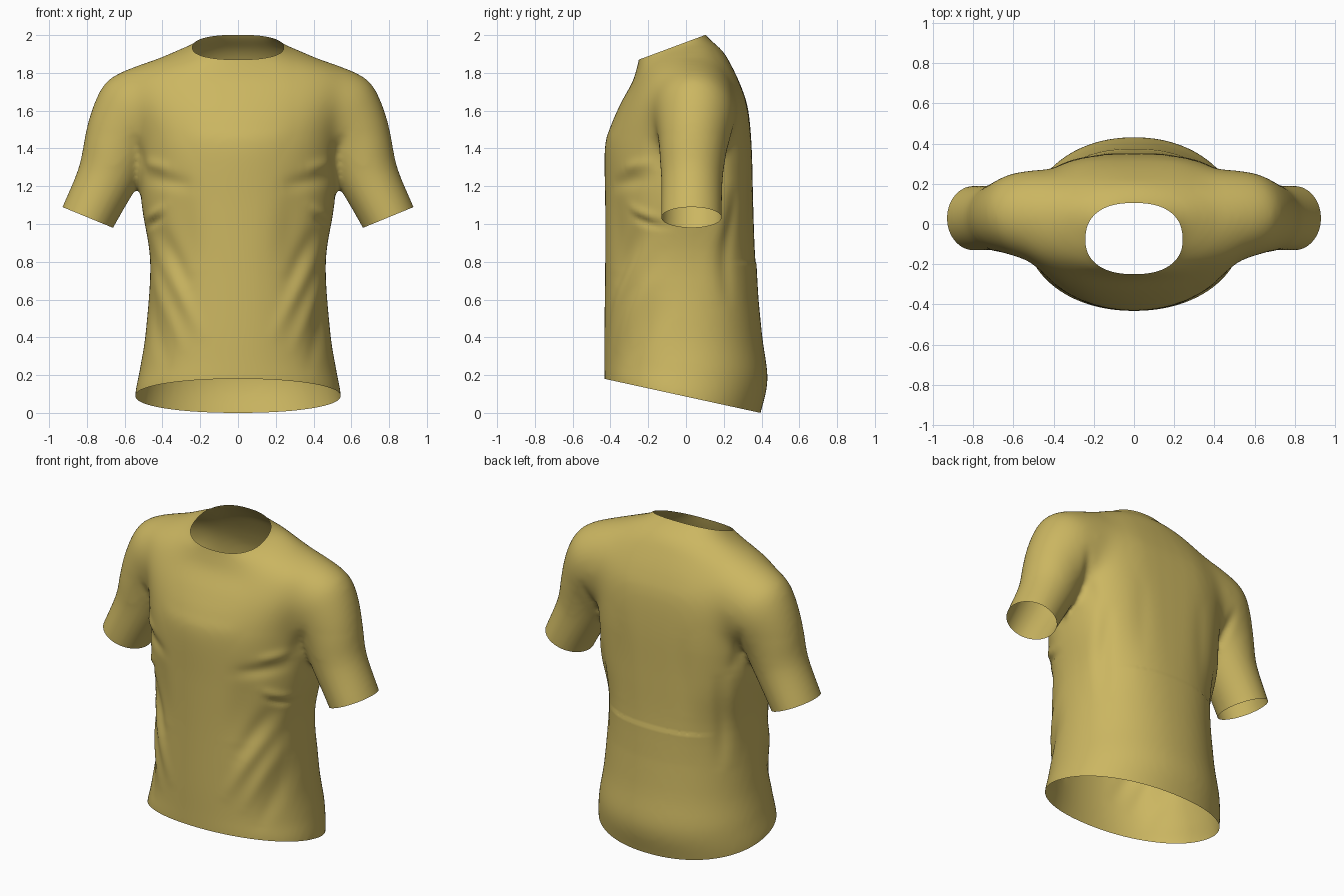
import bpy, bmesh, math
from mathutils import Vector

if "Cube" in bpy.data.objects:
    bpy.data.objects.remove(bpy.data.objects["Cube"])

N = 64


def spline(rows, steps=5):
    """Catmull-Rom interpolation between rows of section numbers."""
    out = []
    for i in range(len(rows) - 1):
        p = [rows[max(0, min(len(rows) - 1, i + k))] for k in (-1, 0, 1, 2)]
        for s in range(steps):
            t = s / steps
            out.append([0.5 * (2 * b + (c - a) * t + (2 * a - 5 * b + 4 * c - d) * t * t
                               + (3 * b - a - 3 * c + d) * t ** 3) for a, b, c, d in zip(*p)])
    return out + [rows[-1]]


def loft(bm, rings):
    """Closed solid skinned through rings of points."""
    vs = [[bm.verts.new(p) for p in r] for r in rings]
    faces = [bm.faces.new(vs[0]), bm.faces.new(vs[-1])]
    for a, b in zip(vs, vs[1:]):
        for i in range(N):
            j = (i + 1) % N
            faces.append(bm.faces.new((a[i], a[j], b[j], b[i])))
    bmesh.ops.recalc_face_normals(bm, faces=faces)


def power(v, e):
    return math.copysign(abs(v) ** e, v)


def torso_ring(row):
    zf, zb, yf, yb, w, front, back = row
    pts = []
    for i in range(N):
        t = 2 * math.pi * i / N
        e = back if math.sin(t) > 0 else front
        s = power(math.sin(t), e)
        f = (s + 1) / 2
        pts.append((w * power(math.cos(t), e), yf + (yb - yf) * f, zf + (zb - zf) * f))
    return pts


def sleeve_ring(row, side):
    ox, oz, ix, iz, y0, y1 = row
    pts = []
    for i in range(N):
        t = 2 * math.pi * i / N
        f, g = (1 + math.cos(t)) / 2, (1 + math.sin(t)) / 2
        pts.append((side * (ix + (ox - ix) * f), y0 + (y1 - y0) * g, iz + (oz - iz) * f))
    return pts


def cut(bm, co, no, inside=lambda c: True):
    """Trim everything beyond a plane, leaving an open edge."""
    co, no = Vector(co), Vector(no).normalized()
    faces = [f for f in bm.faces if inside(f.calc_center_median())]
    geom = list({g for f in faces for g in (*f.verts, *f.edges)}) + faces
    bmesh.ops.bisect_plane(bm, geom=geom, plane_co=co, plane_no=no, dist=1e-5)
    gone = [f for f in bm.faces if inside(f.calc_center_median())
            and (f.calc_center_median() - co).dot(no) > 0]
    bmesh.ops.delete(bm, geom=gone, context='FACES')


# Torso: front z, back z, front y, back y, half width, front and back roundness
torso = [(.06, -.12, -.43, .36, .54, .95, .93), (.18, 0, -.432, .395, .545, .95, .93),
         (.28, .18, -.432, .432, .52, .95, .95), (.45, .42, -.432, .402, .488, .95, .92),
         (.8, .8, -.428, .368, .465, .95, .85), (1.1, 1.1, -.428, .356, .51, .97, .76),
         (1.4, 1.4, -.43, .348, .53, 1, .68), (1.52, 1.6, -.398, .33, .56, 1, .68),
         (1.64, 1.72, -.345, .295, .6, 1, .78), (1.75, 1.84, -.285, .24, .58, 1, .95),
         (1.82, 1.92, -.262, .19, .43, 1, 1), (1.87, 2.0, -.25, .105, .24, .85, .83),
         (1.94, 2.1, -.235, .05, .18, .85, .83)]
# Sleeve: outer x, z, inner x, z, front y, back y
sleeve = [(.98, .97, .71, .86, -.13, .19), (.93, 1.09, .66, .98, -.132, .19),
          (.84, 1.31, .545, 1.18, -.132, .195), (.81, 1.5, .48, 1.3, -.145, .22),
          (.75, 1.68, .42, 1.36, -.16, .255), (.67, 1.785, .36, 1.38, -.18, .27),
          (.44, 1.875, .25, 1.4, -.21, .27)]

bm = bmesh.new()
loft(bm, [torso_ring(r) for r in spline(torso)])
for side in (-1, 1):
    loft(bm, [sleeve_ring(r, side) for r in spline(sleeve)])
mesh = bpy.data.meshes.new("short_sleeved_shirt")
bm.to_mesh(mesh)
bm.free()
shirt = bpy.data.objects.new("short_sleeved_shirt", mesh)
bpy.context.collection.objects.link(shirt)
bpy.context.view_layer.objects.active = shirt
shirt.select_set(True)

# Fuse into one skin and soften the armpits
fuse = shirt.modifiers.new("fuse", 'REMESH')
fuse.mode, fuse.voxel_size = 'VOXEL', 0.015
soft = shirt.modifiers.new("soften", 'SMOOTH')
soft.factor, soft.iterations = 0.5, 12
for name in ("fuse", "soften"):
    bpy.ops.object.modifier_apply(modifier=name)

# Cloth folds: front (-1) or back (1), start x, z, end x, z, width, height
folds = [(-1, .46, .95, .2, .42, .04, .012), (-1, .47, .8, .3, .35, .035, .01),
         (-1, .42, .98, .26, .66, .045, -.012), (-1, .48, .62, .38, .25, .04, -.01),
         (-1, .5, 1.25, .24, 1.2, .04, -.012), (-1, .5, 1.33, .36, 1.29, .03, .009),
         (-1, .5, 1.02, .38, 1.1, .025, .009), (-1, .5, .97, .4, 1.04, .02, -.009),
         (-1, .57, 1.48, .5, 1.28, .03, -.016), (-1, .3, 1.2, .26, .75, .08, -.012),
         (1, .55, 1.5, .47, 1.2, .03, -.014), (1, .46, 1.2, .44, .6, .03, .01),
         (1, .41, 1.15, .4, .6, .03, -.01), (1, .22, 1.4, .22, .9, .06, -.005)]

bm = bmesh.new()
bm.from_mesh(shirt.data)
# Melt the shoulder seams into the torso, with a feathered boundary
for k in range(50):
    shoulders = [v for v in bm.verts if .2 + .002 * k < abs(v.co.x)
                 and 1.32 + .003 * k < v.co.z < 1.93 - .001 * k]
    bmesh.ops.smooth_vert(bm, verts=shoulders, factor=.5,
                          use_axis_x=True, use_axis_y=True, use_axis_z=True)
bm.normal_update()
moves = []
for v in bm.verts:
    p, d = Vector((abs(v.co.x), v.co.z)), 0
    side_fade = max(0, min(1, (abs(v.co.y) - .05) / .15))
    for face, x0, z0, x1, z1, w, h in folds:
        if v.co.y * face < 0:
            continue
        a, b = Vector((x0, z0)), Vector((x1, z1))
        t = (p - a).dot(b - a) / (b - a).length_squared
        t = max(0, min(1, t))
        taper = 0.2 + 0.8 * math.sin(math.pi * t)
        d += side_fade * h * taper * math.exp(-((p - a - t * (b - a)).length / w) ** 2)
    # Pocket edge across the lower back
    if v.co.y > .1 and .6 < p.y < .79:
        d += .005 * (p.y - .6) / .19 * max(0, min(1, (.38 - p.x) / .12))
    moves.append((v, v.normal * d))
for v, m in moves:
    v.co += m

# Open the hem, neck and sleeve ends
cut(bm, (0, -.43, .18), (0, -.18, -.825))
cut(bm, (0, -.25, 1.87), (0, -.13, .35))
for side in (-1, 1):
    cut(bm, (side * .93, 0, 1.09), (side * .38, 0, -.925),
        lambda c: c.x * side > .575 and c.z < 1.25)
bm.to_mesh(shirt.data)
bm.free()

cloth = bpy.data.materials.new("mustard_cloth")
cloth.diffuse_color = (.6, .47, .12, 1)
cloth.use_nodes = True
cloth.node_tree.nodes["Principled BSDF"].inputs["Base Color"].default_value = cloth.diffuse_color
shirt.data.materials.clear()
shirt.data.materials.append(cloth)
bpy.ops.object.shade_smooth()
